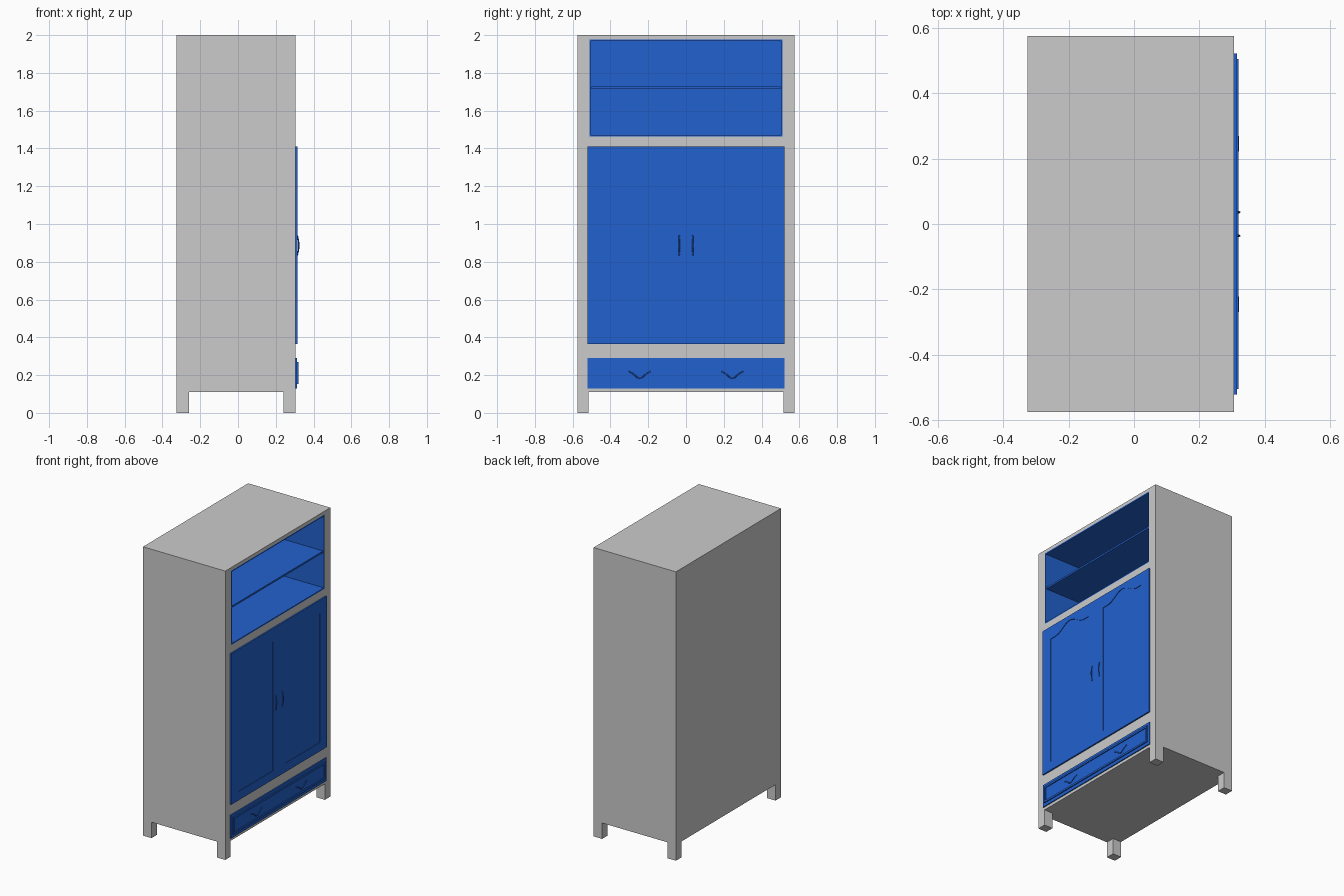
import bpy, bmesh, math
from mathutils import Vector

cube = bpy.data.objects.get("Cube")
if cube:
    bpy.data.objects.remove(cube, do_unlink=True)


def material(name, rgb):
    m = bpy.data.materials.new(name)
    m.use_nodes = True
    m.diffuse_color = (*rgb, 1)
    m.node_tree.nodes["Principled BSDF"].inputs["Base Color"].default_value = (*rgb, 1)
    return m


GREY = material("pale grey", (0.6, 0.6, 0.6))
BLUE = material("bright blue", (0.016, 0.12, 0.62))


def finish(name, bm, mat):
    bmesh.ops.recalc_face_normals(bm, faces=bm.faces)
    me = bpy.data.meshes.new(name)
    bm.to_mesh(me)
    bm.free()
    me.materials.append(mat)
    ob = bpy.data.objects.new(name, me)
    bpy.context.collection.objects.link(ob)
    return ob


def box_bm(x, y, z):
    bm = bmesh.new()
    bmesh.ops.create_cube(bm, size=1)
    for v in bm.verts:
        v.co = Vector(r[0] if c < 0 else r[1] for r, c in zip((x, y, z), v.co))
    return bm


def box(name, x, y, z, mat):
    return finish(name, box_bm(x, y, z), mat)


def tray(name, x, y, z, rim, depth, mat):
    """Box whose +x face is inset by a rim and sunk to a depth."""
    bm = box_bm(x, y, z)
    bm.normal_update()
    front = max(bm.faces, key=lambda f: f.calc_center_median().x)
    bmesh.ops.inset_region(bm, faces=[front], thickness=rim)
    sunk = bmesh.ops.extrude_discrete_faces(bm, faces=[front])["faces"][0]
    bmesh.ops.translate(bm, verts=sunk.verts, vec=(-depth, 0, 0))
    return finish(name, bm, mat)


def prism(name, outline, x0, x1, mat):
    """Extrude a y-z outline along x."""
    bm = bmesh.new()
    face = bm.faces.new([bm.verts.new((x0, y, z)) for y, z in outline])
    top = bmesh.ops.extrude_face_region(bm, geom=[face])["geom"]
    bmesh.ops.translate(bm, vec=(x1 - x0, 0, 0),
                        verts=[g for g in top if isinstance(g, bmesh.types.BMVert)])
    return finish(name, bm, mat)


def carve(target, cutter):
    cutter.hide_render = True
    mod = target.modifiers.new("cut", 'BOOLEAN')
    mod.operation, mod.object, mod.solver = 'DIFFERENCE', cutter, 'EXACT'
    bpy.context.view_layer.objects.active = target
    bpy.ops.object.modifier_apply(modifier=mod.name)
    bpy.data.objects.remove(cutter, do_unlink=True)


def handle(name, points, thickness):
    """Curved pull, thickest in the middle, with a small foot at each end."""
    cu = bpy.data.curves.new(name, 'CURVE')
    cu.dimensions = '3D'
    cu.bevel_depth, cu.bevel_resolution, cu.use_fill_caps = thickness, 2, True
    cu.resolution_u = 6
    sp = cu.splines.new('BEZIER')
    sp.bezier_points.add(len(points) - 1)
    for i, (bp, p) in enumerate(zip(sp.bezier_points, points)):
        bp.co = p
        bp.handle_left_type = bp.handle_right_type = 'AUTO'
        bp.radius = 0.6 + 0.4 * math.sin(math.pi * i / (len(points) - 1))
    cu.materials.append(BLUE)
    ob = bpy.data.objects.new(name, cu)
    bpy.context.collection.objects.link(ob)
    bpy.ops.object.select_all(action='DESELECT')
    ob.select_set(True)
    bpy.context.view_layer.objects.active = ob
    bpy.ops.object.convert(target='MESH')
    bpy.ops.object.shade_smooth_by_angle()
    for i, p in enumerate((points[0], points[-1])):
        bm = bmesh.new()
        bmesh.ops.create_uvsphere(bm, u_segments=10, v_segments=6, radius=thickness * 1.3)
        bmesh.ops.translate(bm, verts=bm.verts, vec=p)
        foot = finish(f"{name}_foot_{i + 1}", bm, BLUE)
        foot.data.shade_smooth()


FRONT = 0.305

# Carcass: one block with the feet and the upper niche cut out
body = box("cabinet_body", (-0.325, FRONT), (-0.575, 0.575), (0, 2), GREY)
carve(body, box("cut_side", (-0.26, 0.24), (-1, 1), (-0.1, 0.11), GREY))
carve(body, box("cut_front", (-1, 1), (-0.515, 0.515), (-0.1, 0.11), GREY))
carve(body, box("cut_niche", (-0.3, 1), (-0.512, 0.512), (1.463, 1.977), GREY))

# Open niche lining and its shelf
tray("niche_lining", (-0.3, FRONT), (-0.512, 0.512), (1.463, 1.977), 0.012, 0.595, BLUE)
box("niche_shelf", (-0.29, FRONT - 0.004), (-0.501, 0.501), (1.715, 1.727), BLUE)

# Door board with two arched sunken panels
doors = box("doors", (FRONT, 0.315), (-0.522, 0.522), (0.365, 1.41), BLUE)
for side in (-1, 1):
    mid, half, steps = side * 0.257, 0.188, 20
    outline = [(mid - half, 0.425), (mid + half, 0.425)]
    for i in range(steps + 1):
        t = 1 - 2 * i / steps
        rise = 0.5 + 0.5 * math.cos(math.pi * min(1, abs(t) / 0.75))
        outline.append((mid + half * t, 1.32 + 0.055 * rise))
    carve(doors, prism("cut_panel", outline, 0.311, 0.35, BLUE))

# Drawer front with a raised rim
box("drawer_front", (FRONT, 0.312), (-0.522, 0.522), (0.13, 0.29), BLUE)
tray("drawer_rim", (0.31, 0.319), (-0.505, 0.505), (0.152, 0.27), 0.018, 0.006, BLUE)

# Pulls
for side, label in ((-1, "right"), (1, "left")):
    y = side * 0.036
    handle(f"door_handle_{label}",
           [(0.315, y, 0.838), (0.319, y, 0.855), (0.322, y, 0.887),
            (0.319, y, 0.919), (0.315, y, 0.936)], 0.0035)
    y = side * 0.245
    handle(f"drawer_handle_{label}",
           [(0.314, y - 0.054, 0.217), (0.316, y - 0.035, 0.207), (0.318, y, 0.184),
            (0.316, y + 0.035, 0.207), (0.314, y + 0.054, 0.217)], 0.0035)
